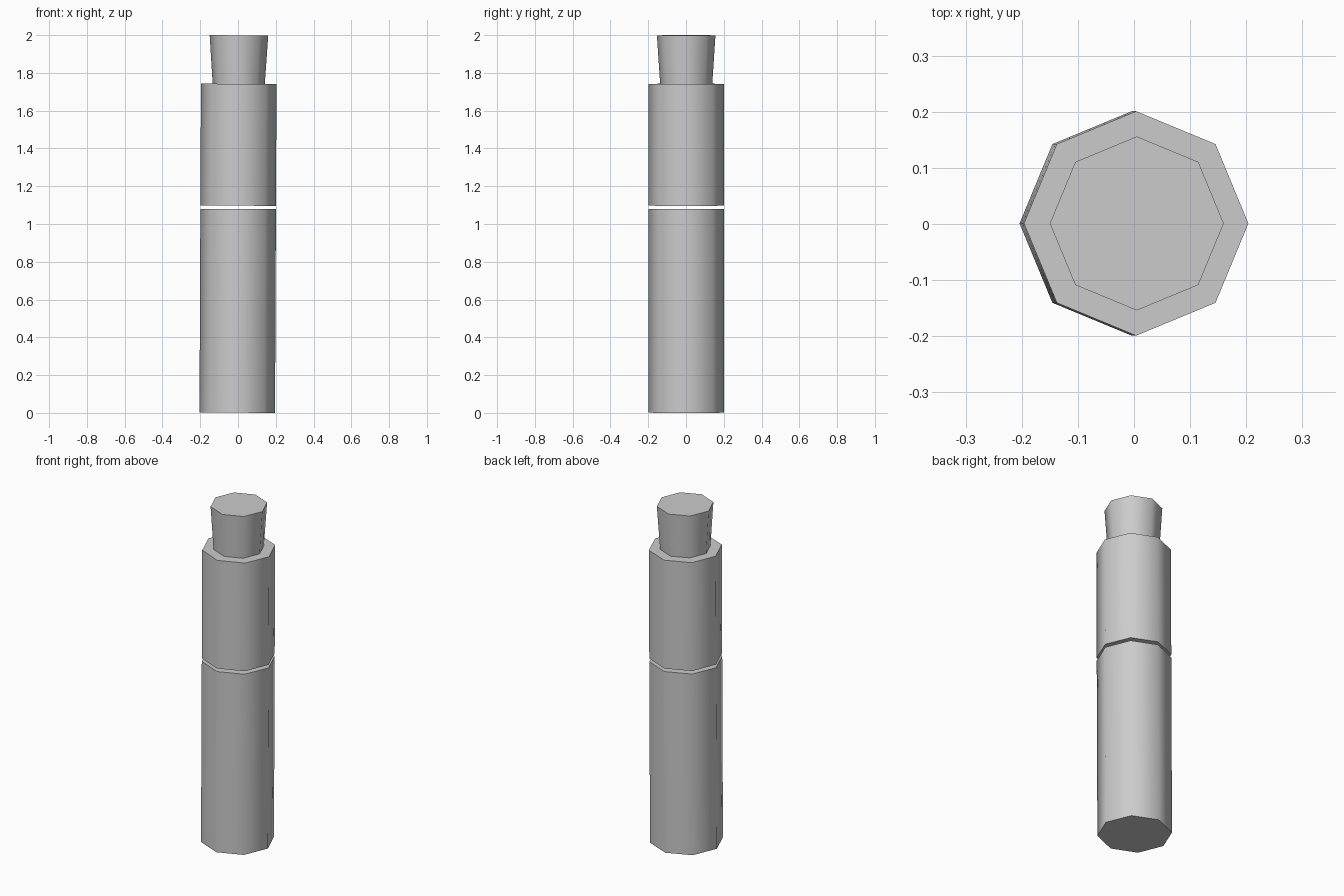
import bpy
import math
from mathutils import Matrix

cube = bpy.data.objects.get("Cube")
if cube:
    bpy.data.objects.remove(cube, do_unlink=True)

grey = bpy.data.materials.new("plain grey")
grey.use_nodes = True
grey.diffuse_color = (0.6, 0.6, 0.6, 1)
grey.node_tree.nodes["Principled BSDF"].inputs["Base Color"].default_value = (0.6, 0.6, 0.6, 1)

# The whole stack leans very slightly towards +x
LEAN = Matrix.Translation((-0.004, 0.001, 0)) @ Matrix.Rotation(0.0045, 4, "Y")


def octagon_part(name, bottom, top, r_bottom, r_top):
    """Eight-sided tapered column with a corner on each axis."""
    bpy.ops.mesh.primitive_cone_add(vertices=8, radius1=r_bottom, radius2=r_top,
                                    depth=top - bottom)
    part = bpy.context.object
    part.name = name
    part.data.transform(LEAN @ Matrix.Translation((0, 0, (bottom + top) / 2)))
    part.data.materials.append(grey)
    bpy.ops.object.shade_smooth_by_angle(angle=math.radians(60))


# Long lower barrel, shorter upper barrel after a narrow gap, flared plug on top
octagon_part("lower_barrel", 0.001, 1.079, 0.2, 0.2)
octagon_part("upper_barrel", 1.097, 1.742, 0.2, 0.2)
octagon_part("flared_plug", 1.742, 1.999, 0.138, 0.155)
